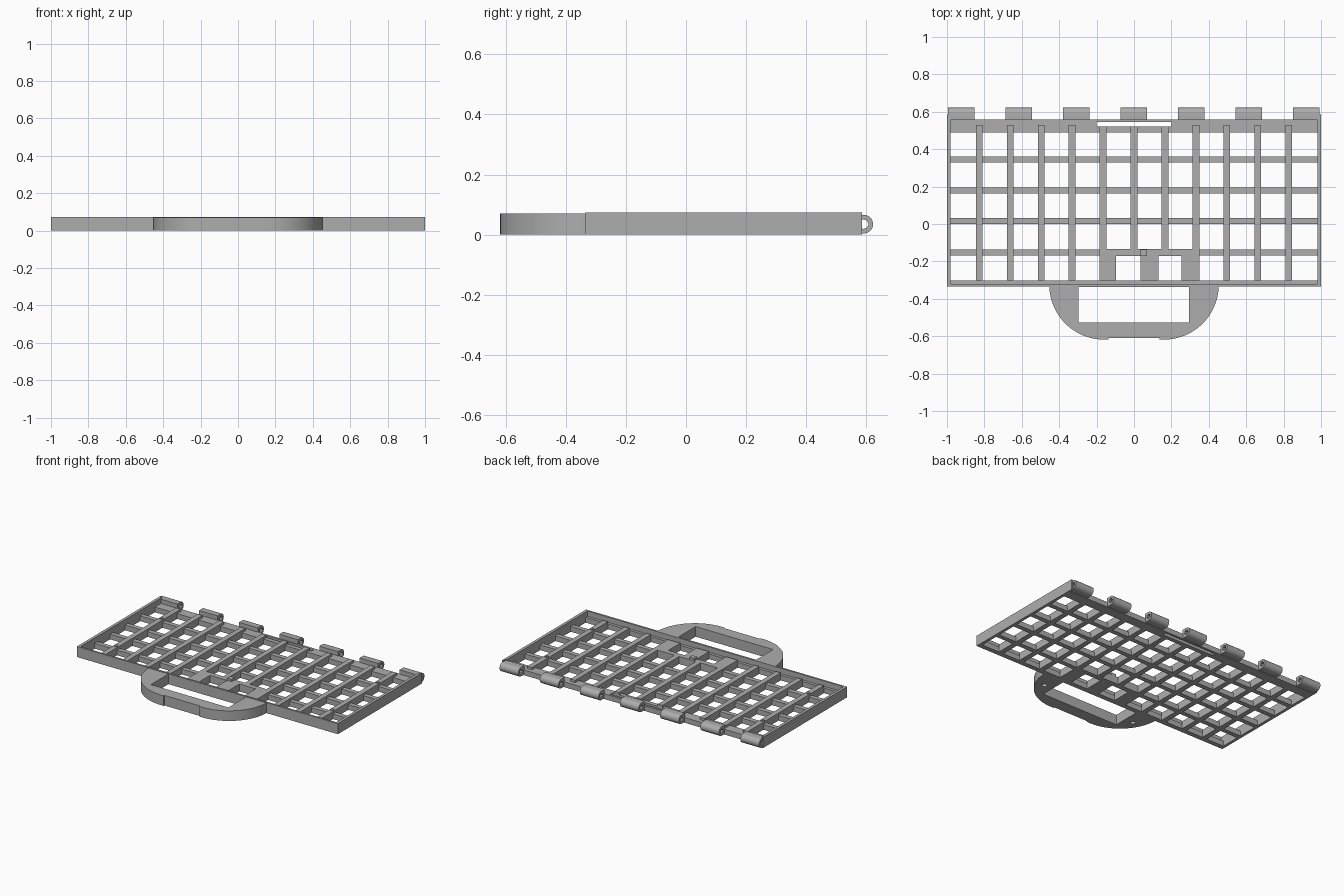
import bpy, bmesh, math

if "Cube" in bpy.data.objects:
    bpy.data.objects.remove(bpy.data.objects["Cube"])

mat = bpy.data.materials.new("plain grey")
mat.diffuse_color = (0.42, 0.42, 0.42, 1)
mat.use_nodes = True
mat.node_tree.nodes["Principled BSDF"].inputs["Base Color"].default_value = mat.diffuse_color


def finish(name, bm):
    bmesh.ops.recalc_face_normals(bm, faces=bm.faces)
    me = bpy.data.meshes.new(name)
    bm.to_mesh(me)
    bm.free()
    ob = bpy.data.objects.new(name, me)
    bpy.context.collection.objects.link(ob)
    me.materials.append(mat)
    return ob


def boxes(name, items):
    """Boxes given as x0, x1, y0, y1, z0, z1."""
    bm = bmesh.new()
    for x0, x1, y0, y1, z0, z1 in items:
        vs = bmesh.ops.create_cube(bm, size=1)["verts"]
        for v in vs:
            v.co = (x1 if v.co.x > 0 else x0, y1 if v.co.y > 0 else y0, z1 if v.co.z > 0 else z0)
    return finish(name, bm)


def prism(name, pts, place, depth):
    """Extrude a closed profile; place maps its points to 3D, depth is the sweep vector."""
    bm = bmesh.new()
    f = bm.faces.new([bm.verts.new(place(*p)) for p in pts])
    ext = bmesh.ops.extrude_face_region(bm, geom=[f])["geom"]
    bmesh.ops.translate(bm, vec=depth, verts=[g for g in ext if isinstance(g, bmesh.types.BMVert)])
    return finish(name, bm)


def smooth(ob):
    bpy.ops.object.select_all(action='DESELECT')
    ob.select_set(True)
    bpy.context.view_layer.objects.active = ob
    bpy.ops.object.shade_smooth_by_angle(angle=math.radians(30))


def cut(ob, cutter):
    m = ob.modifiers.new("cut", 'BOOLEAN')
    m.object, m.operation, m.solver = cutter, 'DIFFERENCE', 'EXACT'
    cutter.hide_render = True
    cutter.hide_set(True)


H = 0.073
LONG, CROSS = 0.052, 0.036     # heights of the two rib directions
rows = [0.345, 0.18, 0.015, -0.153]
cols = [i * 0.1655 for i in range(-5, 6)]

# Outer rim: side walls, stepped front wall
boxes("side_walls", [(s * 0.99 - 0.01, s * 0.99 + 0.01, -0.335, 0.56, 0, H) for s in (-1, 1)]
      + [(s * 0.995 - 0.005, s * 0.995 + 0.005, 0.55, 0.585, 0, H) for s in (-1, 1)])
boxes("front_wall", [(-0.98, 0.98, -0.335, -0.322, 0, H), (-0.98, 0.98, -0.322, -0.302, 0, CROSS)])

# Back shelf around the long slot
boxes("back_shelf", [(-0.98, 0.98, 0.49, 0.52, 0, CROSS), (-0.98, 0.98, 0.545, 0.56, 0, CROSS),
                     (-0.98, -0.2, 0.52, 0.545, 0, CROSS), (0.2, 0.98, 0.52, 0.545, 0, CROSS)])

# Lattice ribs
boxes("cross_ribs", [(-0.98, 0.98, y - 0.016, y + 0.016, 0, CROSS) for y in rows])
long_ribs = []
for x in cols:
    front = -0.15 if abs(x - 0.083) < 0.1 else -0.302
    back = 0.52 if abs(x) < 0.2 else 0.53
    long_ribs.append((x - 0.018, x + 0.018, front, back, 0, LONG))
boxes("long_ribs", long_ribs)

# Latch pads in the front row
boxes("latch_pads", [(x0, x1, -0.302, -0.135, 0, LONG) for x0, x1 in
                     ((-0.185, -0.095), (0.035, 0.13), (0.255, 0.345))]
      + [(-0.185, 0.345, -0.17, -0.135, 0, LONG), (0.033, 0.07, -0.17, -0.137, LONG, 0.068)])

# Small pegs at four crossings
for sx in (-1, 1):
    for y in (rows[0], rows[3]):
        ring = [(0.012 * math.cos(a * math.pi / 6), 0.012 * math.sin(a * math.pi / 6)) for a in range(12)]
        prism("peg", ring, lambda u, v: (sx * 0.8275 + u, y + v, LONG), (0, 0, 0.006))

# Carrying handle with rounded corners and a recessed grip
arc = [(0.16 + 0.293 * math.cos(t * math.pi / 48), -0.325 - 0.293 * math.sin(t * math.pi / 48)) for t in range(25)]
right = arc + [(0.137, -0.618), (0.137, -0.61)]
outline = right + [(-x, y) for x, y in reversed(right)]
handle = prism("handle", outline, lambda u, v: (u, v, 0), (0, 0, 0.07))
cut(handle, boxes("handle_opening_cutter", [(-0.298, 0.295, -0.527, -0.336, -0.1, 0.2)]))
for s in (-1, 1):
    ring = [(0.016 * math.cos(a * math.pi / 8), 0.016 * math.sin(a * math.pi / 8)) for a in range(16)]
    cut(handle, prism("screw_hole_cutter", ring, lambda u, v: (s * 0.36 + u, -0.44 + v, -0.02), (0, 0, 0.06)))
smooth(handle)

# Hinge knuckles along the back, bored for a pin
CY, CZ, R = 0.591, 0.035, 0.031
profile = [(CY + R * math.sin(t * math.pi / 16), CZ + R * math.cos(t * math.pi / 16)) for t in range(17)]
profile += [(0.555, CZ - R), (0.555, CZ + R)]
bore = [(CY + 0.016 * math.cos(a * math.pi / 4), CZ + 0.016 * math.sin(a * math.pi / 4)) for a in range(8)]
for i in range(7):
    x0 = -0.995 + i * 0.3075
    knuckle = prism("hinge_knuckle", profile, lambda u, v: (x0, u, v), (0.143, 0, 0))
    cut(knuckle, prism("pin_bore_cutter", bore, lambda u, v: (x0 - 0.05, u, v), (0.25, 0, 0)))
    smooth(knuckle)
